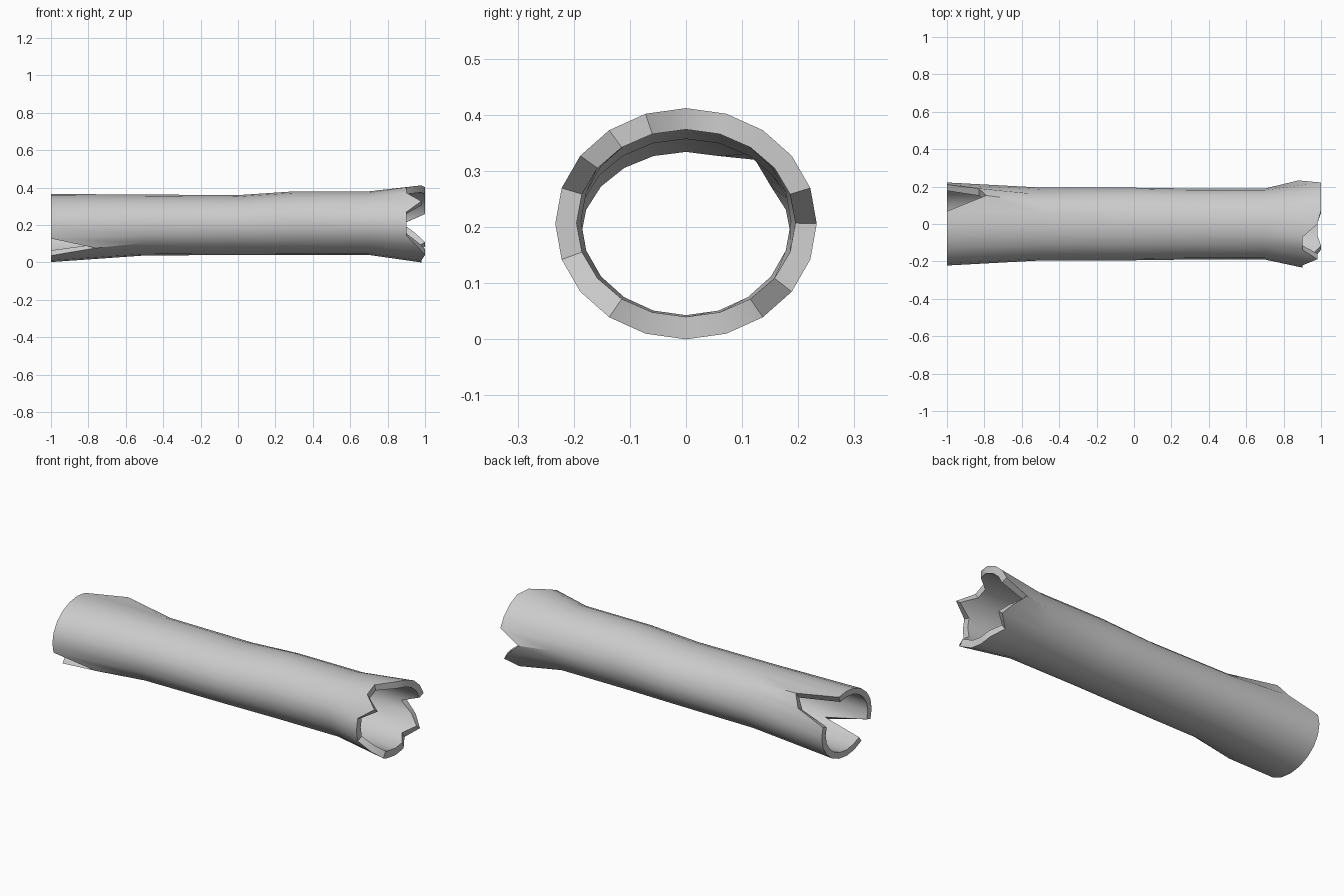
import bpy, bmesh
from math import sin, cos, radians

if "Cube" in bpy.data.objects:
    bpy.data.objects.remove(bpy.data.objects["Cube"])

N = 20  # sides; side 0 is the top, counting towards the front (-y)

# body sections: x, half width, centre height, half height
BODY = [(-0.5, 0.195, 0.2, 0.163), (0.0, 0.194, 0.2, 0.16),
        (0.3, 0.19, 0.21, 0.17), (0.7, 0.19, 0.21, 0.17)]

# broken ends: x position of each side's tip
left_x = [-1.0] * N
left_x[7] = -0.76            # split on the lower front
left_x[18] = -0.79           # split on the upper back
left_x[17] = -0.83
right_x = [0.98, 0.90, 0.90, 0.98, 0.90, 0.90, 0.90, 0.96, 1.0, 0.98,
           0.98, 0.98, 0.94, 1.0, 0.95, 0.88, 1.0, 1.0, 1.0, 1.0]

bm = bmesh.new()


def ring(xs, ry, zc, rz, bulge=None):
    verts = []
    for i in range(N):
        a = radians(i * 360 / N)
        k = (bulge or {}).get(i, 1.0)
        verts.append(bm.verts.new((xs[i], -ry * k * sin(a), zc + rz * k * cos(a))))
    return verts


# outer bark from left to right, then back through the bore
bulge = {18: 1.17, 17: 1.06}
rings = [ring(left_x, 0.222, 0.184, 0.182, bulge)]
rings += [ring([x] * N, ry, zc, rz) for x, ry, zc, rz in BODY]
rings.append(ring(right_x, 0.233, 0.206, 0.206))
rings.append(ring(right_x, 0.195, 0.207, 0.167))
rings += [ring([x] * N, ry - 0.003, zc, rz - 0.003) for x, ry, zc, rz in reversed(BODY)]
rings.append(ring(left_x, 0.187, 0.185, 0.149, {18: 1.12}))

# join every ring to the next, closing the loop at the left rim
for a, b in zip(rings, rings[1:] + rings[:1]):
    for i in range(N):
        j = (i + 1) % N
        bm.faces.new((a[i], a[j], b[j], b[i]))
bmesh.ops.recalc_face_normals(bm, faces=bm.faces[:])

mesh = bpy.data.meshes.new("hollow_log")
bm.to_mesh(mesh)
bm.free()
log = bpy.data.objects.new("hollow_log", mesh)
bpy.context.collection.objects.link(log)
bpy.context.view_layer.objects.active = log
log.select_set(True)
bpy.ops.object.shade_smooth_by_angle(angle=radians(35))
